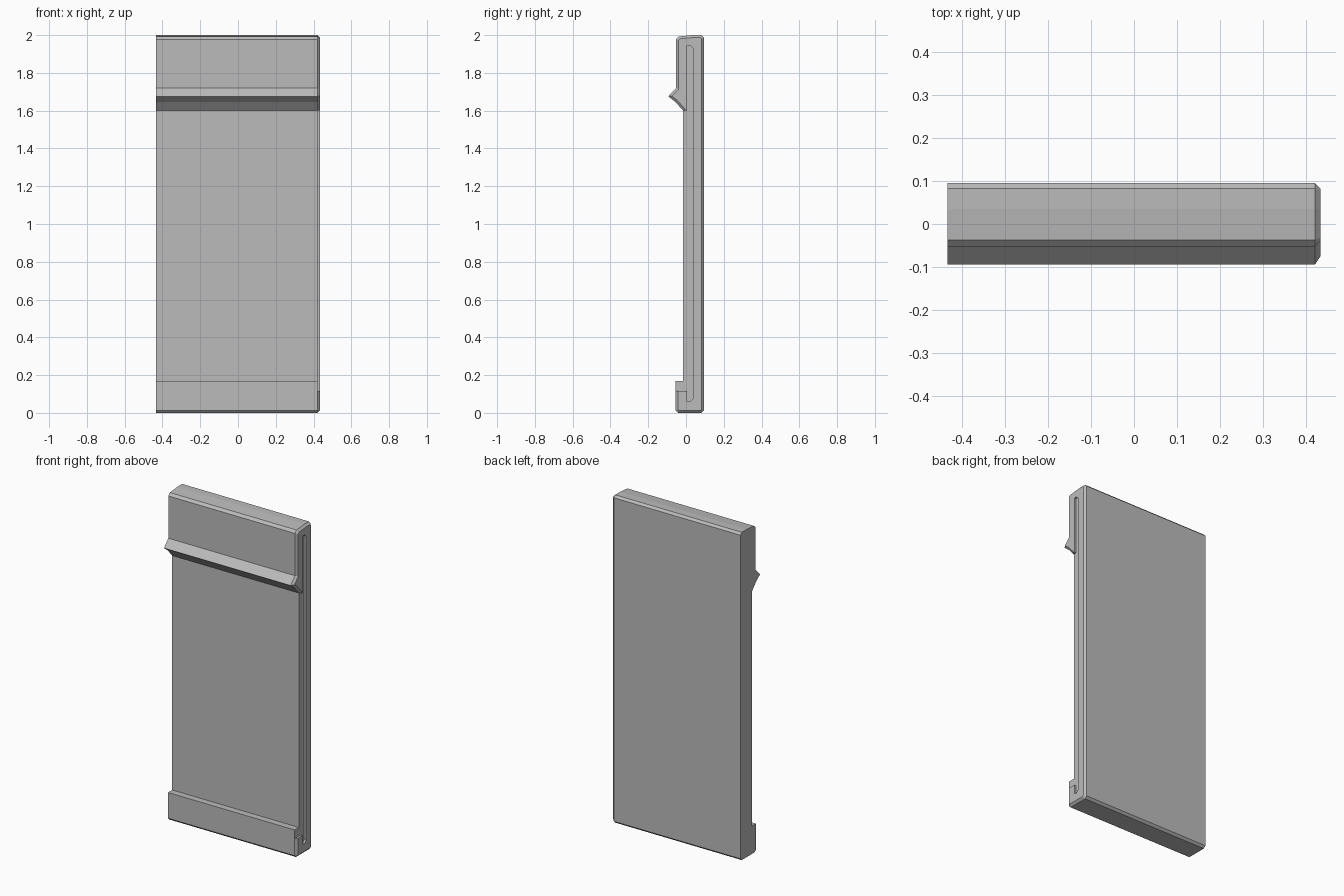
import bpy
import bmesh

cube = bpy.data.objects.get("Cube")
if cube:
    bpy.data.objects.remove(cube, do_unlink=True)

grey = bpy.data.materials.new("plain_grey")
grey.use_nodes = True
colour = (0.5, 0.5, 0.5, 1)
grey.diffuse_color = colour
grey.node_tree.nodes["Principled BSDF"].inputs["Base Color"].default_value = colour

LEFT, RIGHT = -0.434, 0.434
CHAMFER = 0.013


def extrude_profile(name, profile, x0, x1, end_chamfer=0):
    """Extrude a (y, z) outline along x, optionally chamfering the +x rim."""
    bm = bmesh.new()
    face = bm.faces.new([bm.verts.new((x0, y, z)) for y, z in profile])
    ext = bmesh.ops.extrude_face_region(bm, geom=[face])
    moved = [g for g in ext["geom"] if isinstance(g, bmesh.types.BMVert)]
    bmesh.ops.translate(bm, verts=moved, vec=(x1 - x0, 0, 0))
    bmesh.ops.recalc_face_normals(bm, faces=bm.faces)
    if end_chamfer:
        rim = [e for e in bm.edges if all(abs(v.co.x - x1) < 1e-5 for v in e.verts)]
        bmesh.ops.bevel(bm, geom=rim, offset=end_chamfer, segments=1,
                        affect='EDGES', clamp_overlap=False)
    mesh = bpy.data.meshes.new(name)
    bm.to_mesh(mesh)
    bm.free()
    obj = bpy.data.objects.new(name, mesh)
    bpy.context.collection.objects.link(obj)
    mesh.materials.append(grey)
    return obj


# Panel outline: foot lip, thin middle, pointed ridge and thick head
panel_outline = [
    (-0.042, 0), (0.082, 0), (0.095, 0.013), (0.095, 1.987), (0.082, 2),
    (0.035, 2), (-0.037, 1.993), (-0.052, 1.978), (-0.052, 1.72),
    (-0.094, 1.676), (-0.055, 1.645), (-0.015, 1.6),
    (-0.015, 0.17), (-0.055, 0.17), (-0.055, 0.013),
]
panel = extrude_profile("panel", panel_outline, LEFT, RIGHT, CHAMFER)

# Shallow end recess, open to the front between the lip and the ridge
recess_outline = [
    (0.005, 0.06), (0.022, 0.06), (0.037, 0.075), (0.037, 1.93),
    (0.022, 1.945), (0.005, 1.945), (0.005, 1.6), (-0.2, 1.6),
    (-0.2, 0.117), (0.005, 0.117),
]
cutter = extrude_profile("recess_cutter", recess_outline, RIGHT - CHAMFER, RIGHT + 0.1)
cutter.hide_render = True

cut = panel.modifiers.new("end_recess", 'BOOLEAN')
cut.operation = 'DIFFERENCE'
cut.solver = 'EXACT'
cut.object = cutter
bpy.context.view_layer.objects.active = panel
panel.select_set(True)
bpy.ops.object.modifier_apply(modifier=cut.name)
bpy.data.objects.remove(cutter, do_unlink=True)
